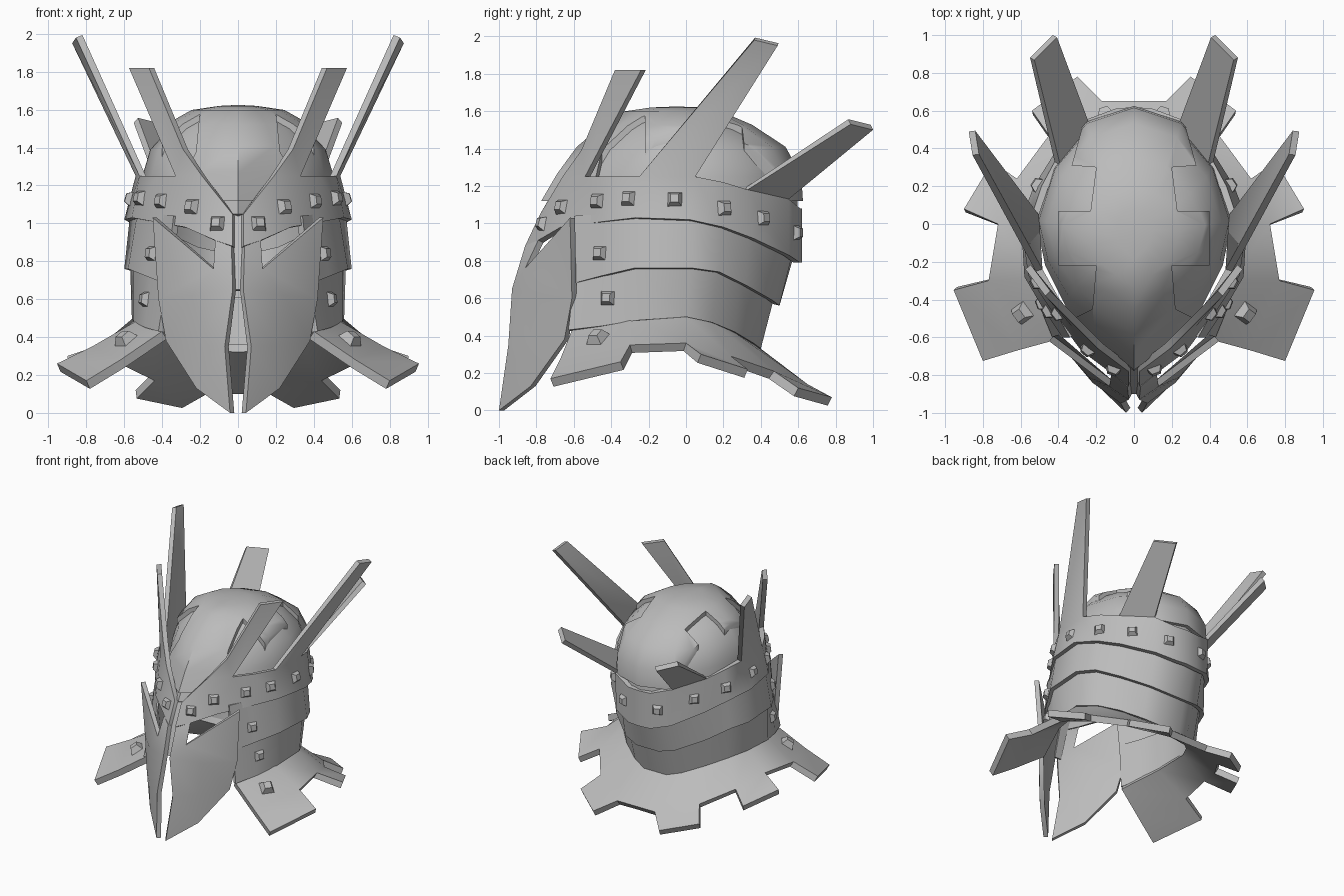
import bpy, bmesh, math
from mathutils import Vector

if "Cube" in bpy.data.objects:
    bpy.data.objects.remove(bpy.data.objects["Cube"])

steel = bpy.data.materials.new("grey steel")
steel.diffuse_color = (0.5, 0.5, 0.5, 1)
steel.use_nodes = True
steel.node_tree.nodes["Principled BSDF"].inputs["Base Color"].default_value = steel.diffuse_color


def make(name, verts, faces):
    me = bpy.data.meshes.new(name)
    me.from_pydata([Vector(v) for v in verts], [], faces)
    me.materials.append(steel)
    ob = bpy.data.objects.new(name, me)
    bpy.context.collection.objects.link(ob)
    return ob


def orient(ob, up=False):
    """Make face normals consistent, pointing away from the head (or up)."""
    bm = bmesh.new()
    bm.from_mesh(ob.data)
    bmesh.ops.recalc_face_normals(bm, faces=bm.faces)
    total = 0
    for f in bm.faces:
        c = f.calc_center_median()
        out = Vector((0, 0, 1)) if up else c - Vector((0, -0.05, c.z - 0.1))
        total += f.normal.dot(out) * f.calc_area()
    if total < 0:
        bmesh.ops.reverse_faces(bm, faces=bm.faces)
    bm.to_mesh(ob.data)
    bm.free()


def finish(ob, angle=42):
    bpy.context.view_layer.objects.active = ob
    for o in bpy.context.selected_objects:
        o.select_set(False)
    ob.select_set(True)
    for m in list(ob.modifiers):
        bpy.ops.object.modifier_apply(modifier=m.name)
    bpy.ops.object.shade_smooth_by_angle(angle=math.radians(angle))


def thicken(ob, t, offset=-1, mirror=True):
    if mirror:
        m = ob.modifiers.new("mirror", 'MIRROR')
        m.merge_threshold = 0.002
    s = ob.modifiers.new("shell", 'SOLIDIFY')
    s.thickness, s.offset = t, offset


def strip(top, low):
    n = len(top)
    return top + low, [(i, i + 1, n + i + 1, n + i) for i in range(n - 1)]


# Skull dome: egg outline stacked in shrinking rings
half = [(0, -.78), (.2, -.6), (.35, -.46), (.47, -.22), (.52, .02), (.43, .3), (.24, .52), (0, .6)]
outline = half + [(-x, y) for x, y in half[-2:0:-1]]
rings = [(1.05, 1, 1, 1), (1.25, .97, .84, .98), (1.39, .89, .70, .86),
         (1.5, .69, .52, .6), (1.57, .45, .38, .35), (1.59, .18, .18, .2)]
N = len(outline)
dome_v = [(x * sx, -.05 + (y + .05) * (sf if y < -.05 else sb), z)
          for z, sx, sf, sb in rings for x, y in outline]
dome_f = [(r * N + i, r * N + (i + 1) % N, (r + 1) * N + (i + 1) % N, (r + 1) * N + i)
          for r in range(len(rings) - 1) for i in range(N)]
top = len(dome_v)
dome_v.append((0, -.05, 1.595))
dome_f += [(top - N + i, top - N + (i + 1) % N, top) for i in range(N)]
dome = make("skull_dome", dome_v, dome_f)
orient(dome)
plate = make("crown_plate", dome_v, dome_f)
orient(plate)
thicken(dome, 0.03, -1, False)
finish(dome, 60)

# Raised crown plate with stepped edges, cut from a slightly larger shell
thicken(plate, 0.04, 0.5, False)
edge = [(.2, .8), (.25, .6), (.33, .31), (.2, .3), (.23, .07), (.4, .07), (.4, -.22),
        (.2, -.22), (.22, -.45), (.32, -.5), (.3, -.9)]
loop = edge + [(-x, y) for x, y in reversed(edge)]
n = len(loop)
cutter = make("plate_cutter", [(x, y, z) for z in (1.12, 2) for x, y in loop],
              [tuple(range(n)), tuple(range(n, 2 * n))] +
              [(i, (i + 1) % n, n + (i + 1) % n, n + i) for i in range(n)])
bm = bmesh.new()
bm.from_mesh(cutter.data)
bmesh.ops.recalc_face_normals(bm, faces=bm.faces)
bm.to_mesh(cutter.data)
bm.free()
cutter.hide_render = True
b = plate.modifiers.new("cut", 'BOOLEAN')
b.operation, b.solver, b.object = 'INTERSECT', 'EXACT', cutter
finish(plate, 55)
bpy.data.objects.remove(cutter)

# Crown band: upright front planes, narrowing rear, three spikes on each side
band_top = [(.03, -.78, 1.05), (.19, -.66, 1.25), (.33, -.54, 1.25), (.43, -.41, 1.25), (.52, -.25, 1.25),
            (.54, .05, 1.25), (.49, .2, 1.22), (.42, .33, 1.18), (.26, .55, 1.13), (.1, .61, 1.08), (0, .62, 1.08)]
band_low = [(.03, -.86, .88), (.12, -.79, .91), (.28, -.67, .98), (.45, -.44, 1.01), (.56, -.27, 1.03),
            (.6, .02, 1.02), (.53, .2, .98), (.43, .36, .92), (.25, .55, .83), (.1, .61, .79), (0, .62, .79)]
v, f = strip(band_top, band_low)
k = len(v)
v += [(.575, -.24, 1.82), (.47, -.38, 1.82), (.29, -.56, 1.39),
      (.875, .49, 1.95), (.855, .365, 1.98), (.43, 1.0, 1.5), (.55, .88, 1.53)]
f += [(1, 2, k + 2), (2, k, k + 1, k + 2), (4, 5, k + 3, k + 4), (7, 8, k + 5, k + 6)]
band = make("crown_band", v, f)
orient(band)

# Two overlapping neck guard plates
guard_a = make("upper_neck_guard", *strip(
    [(.34, -.6, 1.04), (.43, -.44, 1.05), (.53, -.27, 1.06), (.57, .03, 1.04), (.5, .19, 1.0), (.4, .34, .95),
     (.23, .52, .87), (.1, .57, .84), (0, .58, .84)],
    [(.38, -.6, .68), (.48, -.45, .72), (.58, -.28, .76), (.6, .04, .76), (.53, .18, .74), (.41, .32, .67),
     (.23, .46, .59), (.1, .5, .56), (0, .5, .56)]))
guard_b = make("lower_neck_guard", *strip(
    [(.37, -.59, .75), (.46, -.44, .77), (.55, -.28, .8), (.57, .03, .8), (.5, .17, .77), (.39, .29, .71),
     (.22, .43, .63), (.1, .47, .6), (0, .47, .6)],
    [(.42, -.63, .43), (.49, -.46, .45), (.55, -.28, .48), (.56, 0, .5), (.48, .14, .47), (.36, .26, .42),
     (.21, .36, .36), (.1, .4, .33), (0, .4, .33)]))
orient(guard_a)
orient(guard_b)

# Flared collar with square teeth
v, f = strip(
    [(.40, -.61, .43), (.51, -.3, .5), (.53, -.02, .52), (.45, .12, .49), (.33, .24, .43), (.14, .34, .37),
     (0, .36, .36)],
    [(.62, -.67, .28), (.77, -.3, .35), (.72, 0, .36), (.62, .24, .29), (.45, .47, .21), (.17, .65, .14),
     (0, .65, .14)])
teeth = {0: [(.8, -.725, .17), (.955, -.35, .26)], 2: [(.9, .08, .3), (.75, .33, .22)],
         4: [(.54, .6, .12), (.3, .78, .07)]}
for s, tips in teeth.items():
    f.append((7 + s, 8 + s, len(v) + 1, len(v)))
    v += tips
collar = make("toothed_collar", v, f)
orient(collar, True)

# Face mask halves with open eye slits
mask = make("face_mask", [
    (.035, -.86, .88), (.12, -.79, .91), (.13, -.86, .76), (.45, -.62, 1.03),
    (.028, -.93, .65), (.24, -.81, .62), (.42, -.61, .6),
    (.07, -.95, .35), (.22, -.84, .36), (.38, -.65, .38), (.22, -.83, .13), (.042, -1, 0)],
    [(0, 1, 2), (0, 2, 4), (4, 2, 5), (2, 3, 6, 5), (4, 5, 8, 7), (5, 6, 9, 8),
     (7, 8, 10, 11), (8, 9, 10)])
orient(mask)

# Recessed strip closing the seam above the nose
nose = make("nose_strip", *strip([(.035, -.75, 1.05), (.035, -.83, .88), (.03, -.9, .65)],
                                 [(-.035, -.75, 1.05), (-.035, -.83, .88), (-.03, -.9, .65)]))
orient(nose)
thicken(nose, 0.02, -1, False)
finish(nose)


# Square studs seated on the nearest plate surface
def stud(host, target, size=0.04, height=0.03):
    ok, loc, nrm, _ = host.closest_point_on_mesh(Vector(target))
    side = Vector((0, 0, 1)).cross(nrm).normalized()
    up = nrm.cross(side)
    for sx in (1, -1):
        pts = []
        for h, r in ((-.005, size), (height, size * .55)):
            for a, c in ((-1, -1), (1, -1), (1, 1), (-1, 1)):
                p = loc + side * a * r + up * c * r + nrm * h
                pts.append((p.x * sx, p.y, p.z))
        quads = [(3, 2, 1, 0), (4, 5, 6, 7)] + [(i, (i + 1) % 4, 4 + (i + 1) % 4, 4 + i) for i in range(4)]
        if sx < 0:
            quads = [q[::-1] for q in quads]
        make("stud", pts, quads)


bpy.context.view_layer.update()
for p in [(.11, -.77, 1.0), (.25, -.67, 1.09), (.41, -.48, 1.12), (.5, -.3, 1.13), (.57, -.06, 1.13),
          (.5, .2, 1.08), (.37, .42, 1.03), (.15, .58, .95)]:
    stud(band, p)
stud(guard_a, (.45, -.46, .84))
stud(guard_b, (.49, -.42, .6))
stud(collar, (.59, -.47, .38), .05, .045)

for ob, t in ((band, .037), (guard_a, .035), (guard_b, .035), (collar, .05), (mask, .035)):
    thicken(ob, t)
    finish(ob)
